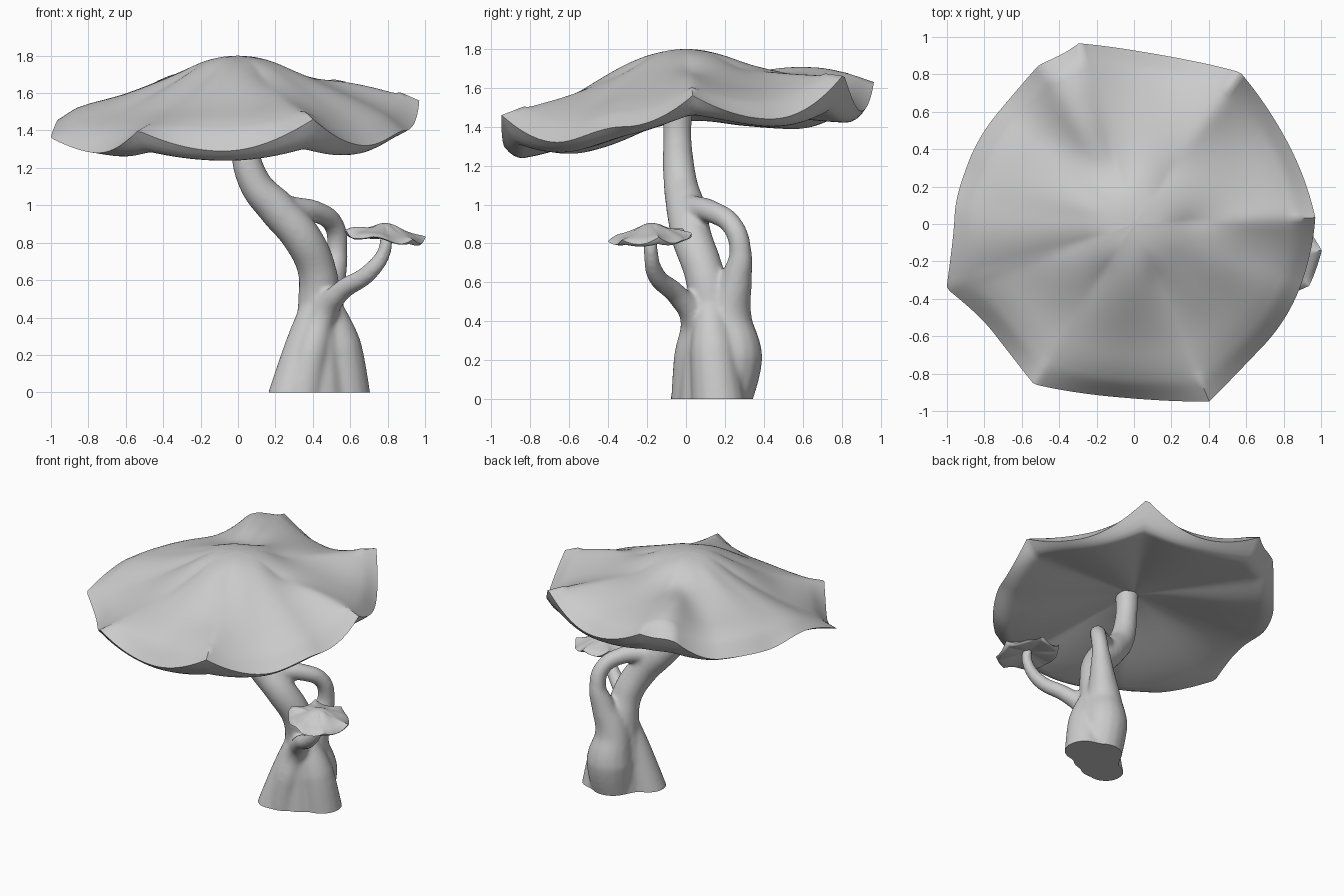
import bpy, bmesh, math

if "Cube" in bpy.data.objects:
    bpy.data.objects.remove(bpy.data.objects["Cube"])

# Cap ribs and petals: angle, is_tip, rim radius, heights at 35/65/88/100 % radius
SPOKES = [
    (2, 1, .97, 1.69, 1.66, 1.61, 1.56), (28, 0, .93, 1.71, 1.62, 1.54, 1.44),
    (55, 1, .99, 1.70, 1.68, 1.68, 1.67), (80, 0, .915, 1.72, 1.65, 1.57, 1.48),
    (107, 1, 1.01, 1.68, 1.68, 1.67, 1.63), (115, 0, .985, 1.69, 1.71, 1.69, 1.60),
    (121, 1, .99, 1.69, 1.70, 1.66, 1.58), (140, 0, .94, 1.70, 1.60, 1.53, 1.42),
    (160, 0, .945, 1.71, 1.60, 1.53, 1.42), (177, 0, .96, 1.70, 1.59, 1.53, 1.46),
    (199, 1, 1.06, 1.67, 1.52, 1.43, 1.36), (218, 0, .95, 1.69, 1.51, 1.40, 1.28),
    (238, 1, 1.01, 1.67, 1.52, 1.44, 1.40), (265, 0, .93, 1.71, 1.54, 1.42, 1.29),
    (293, 1, 1.03, 1.68, 1.57, 1.51, 1.46), (316, 0, .95, 1.70, 1.55, 1.43, 1.32),
    (340, 0, .95, 1.71, 1.59, 1.49, 1.40)]
FRACTIONS = [0, .18, .35, .65, .88, 1]


def spoke_at(deg):
    """Blend neighbouring spokes: creased at the tips, rounded on the petals."""
    deg = (deg - 2) % 360 + 2
    for i, a in enumerate(SPOKES):
        b = SPOKES[(i + 1) % len(SPOKES)]
        end = b[0] if b[0] > a[0] else b[0] + 360
        if a[0] <= deg <= end:
            t = (deg - a[0]) / (end - a[0])
            if a[1] and not b[1]:
                t = 1 - (1 - t) ** 2
            elif b[1] and not a[1]:
                t = t ** 2
            else:
                t = t * t * (3 - 2 * t)
            return [p + (q - p) * t for p, q in zip(a[2:], b[2:])]


def height(zs, f):
    """Smooth radial profile through the control heights."""
    z = [1.8, 1.775] + zs
    x = FRACTIONS
    n = len(x)
    slope = [0] + [(z[min(i + 1, n - 1)] - z[i - 1]) / (x[min(i + 1, n - 1)] - x[i - 1])
                   for i in range(1, n)]
    i = max(k for k in range(n - 1) if x[k] <= f + 1e-9)
    h = x[i + 1] - x[i]
    t = (f - x[i]) / h
    return ((2*t**3 - 3*t*t + 1) * z[i] + (t**3 - 2*t*t + t) * h * slope[i]
            + (3*t*t - 2*t**3) * z[i + 1] + (t**3 - t*t) * h * slope[i + 1])


def underside(rim_z, deg, f):
    """Sagging underside that curls up to the rim."""
    a = math.radians(deg)
    low = 1.30 + .09 * math.sin(a) + .11 * math.cos(a) ** 8
    ring = low + .35 * (rim_z - low)
    if f < .9:
        g = f / .9
        return 1.5 + (ring - 1.5) * (.4 * g + .6 * g * g * (3 - 2 * g))
    g = (f - .9) / .1
    return ring + (rim_z - ring) * g * g


def make_cap(name, center, scale, turn):
    """Closed cap: domed pleated top, shallow pleated underside, shared rim."""
    segs, rings = 240, 40
    bm = bmesh.new()
    cx, cy, top = center

    def vert(x, y, z):
        return bm.verts.new((cx + x * scale, cy + y * scale, top + (z - 1.8) * scale))
    upper_pole, lower_pole = vert(0, 0, 1.8), vert(0, 0, 1.5)
    upper, lower = [], []
    for s in range(segs):
        deg = s * 360 / segs + 2
        R, *zs = spoke_at(deg)
        a = math.radians(deg + turn)
        up, low = [], []
        for k in range(1, rings + 1):
            f = k / rings
            r = f * (.95 + (R - .95) * f ** 3)
            x, y, z = r * math.cos(a), r * math.sin(a), height(zs, f)
            up.append(vert(x, y, z))
            under = min(underside(zs[-1], deg, f), z - .02)
            low.append(vert(x, y, under) if k < rings else up[-1])
        upper.append(up)
        lower.append(low)
    for grid, pole in ((upper, upper_pole), (lower, lower_pole)):
        for s in range(segs):
            p, q = grid[s], grid[(s + 1) % segs]
            bm.faces.new((pole, p[0], q[0]))
            for k in range(rings - 1):
                bm.faces.new((p[k], p[k + 1], q[k + 1], q[k]))
    # Soften the ribs towards the middle of the cap
    inner = [v for g in (upper, lower) for row in g for v in row[:rings - 5]]
    for _ in range(12):
        bmesh.ops.smooth_vert(bm, verts=inner, factor=.5,
                              use_axis_x=False, use_axis_y=False, use_axis_z=True)
    bmesh.ops.recalc_face_normals(bm, faces=bm.faces[:])
    me = bpy.data.meshes.new(name)
    bm.to_mesh(me)
    bm.free()
    ob = bpy.data.objects.new(name, me)
    bpy.context.collection.objects.link(ob)
    bpy.ops.object.select_all(action='DESELECT')
    ob.select_set(True)
    bpy.context.view_layer.objects.active = ob
    bpy.ops.object.shade_smooth_by_angle(angle=math.radians(60))


def make_tube(points):
    """Tapered tube through (x, y, z, radius) points."""
    cu = bpy.data.curves.new("stem", 'CURVE')
    cu.dimensions = '3D'
    cu.bevel_depth, cu.bevel_resolution = 1, 6
    cu.use_fill_caps = True
    sp = cu.splines.new('BEZIER')
    sp.resolution_u = 10
    sp.bezier_points.add(len(points) - 1)
    for bp, (x, y, z, r) in zip(sp.bezier_points, points):
        bp.co, bp.radius = (x, y, z), r
        bp.handle_left_type = bp.handle_right_type = 'AUTO'
    ob = bpy.data.objects.new("stem", cu)
    bpy.context.collection.objects.link(ob)
    return ob


# Large and small caps
make_cap("large_cap", (0, 0, 1.8), 1, 0)
make_cap("small_cap", (.785, -.175, .905), .215, 76)

# Trunk, looping back stem, small branch and flared roots
stems = [
    [(.03, -.04, 1.56, .08), (.03, -.045, 1.35, .073), (.09, -.03, 1.12, .087),
     (.21, 0, .98, .103), (.34, .03, .83, .105), (.42, .09, .66, .103),
     (.435, .13, .48, .115), (.43, .12, .25, .14), (.43, .12, -.05, .16)],
    [(.46, .18, -.05, .145), (.46, .235, .22, .16), (.45, .22, .42, .12),
     (.50, .26, .62, .08), (.53, .28, .76, .057), (.515, .24, .89, .055),
     (.43, .14, .96, .058), (.28, .03, .98, .07)],
    [(.79, -.175, .87, .034), (.785, -.18, .76, .037), (.70, -.155, .64, .048),
     (.55, -.05, .54, .055), (.46, .04, .42, .072), (.39, .03, .2, .095),
     (.34, .04, -.05, .12)],
    [(.41, .1, .45, .08), (.34, .07, .22, .1), (.275, .035, -.05, .125)],
    [(.47, .12, .5, .07), (.54, .14, .25, .12), (.575, .17, -.05, .14)]]
tubes = [make_tube(p) for p in stems]
bpy.ops.object.select_all(action='DESELECT')
for t in tubes:
    t.select_set(True)
bpy.context.view_layer.objects.active = tubes[0]
bpy.ops.object.convert(target='MESH')
bpy.ops.object.join()
trunk = bpy.context.view_layer.objects.active
trunk.name = "trunk"
m = trunk.modifiers.new("fuse", 'REMESH')
m.mode, m.voxel_size = 'VOXEL', .012
s = trunk.modifiers.new("soften", 'SMOOTH')
s.factor, s.iterations = .5, 16
bpy.ops.object.modifier_apply(modifier="fuse")
bpy.ops.object.modifier_apply(modifier="soften")

# Flat foot of the trunk
bm = bmesh.new()
bm.from_mesh(trunk.data)
cut = bmesh.ops.bisect_plane(bm, geom=bm.verts[:] + bm.edges[:] + bm.faces[:],
                             plane_co=(0, 0, 0), plane_no=(0, 0, -1), clear_outer=True)
rim = [e for e in cut['geom_cut'] if isinstance(e, bmesh.types.BMEdge)]
bmesh.ops.holes_fill(bm, edges=rim, sides=0)
bm.to_mesh(trunk.data)
bm.free()
bpy.ops.object.shade_smooth_by_angle(angle=math.radians(40))
